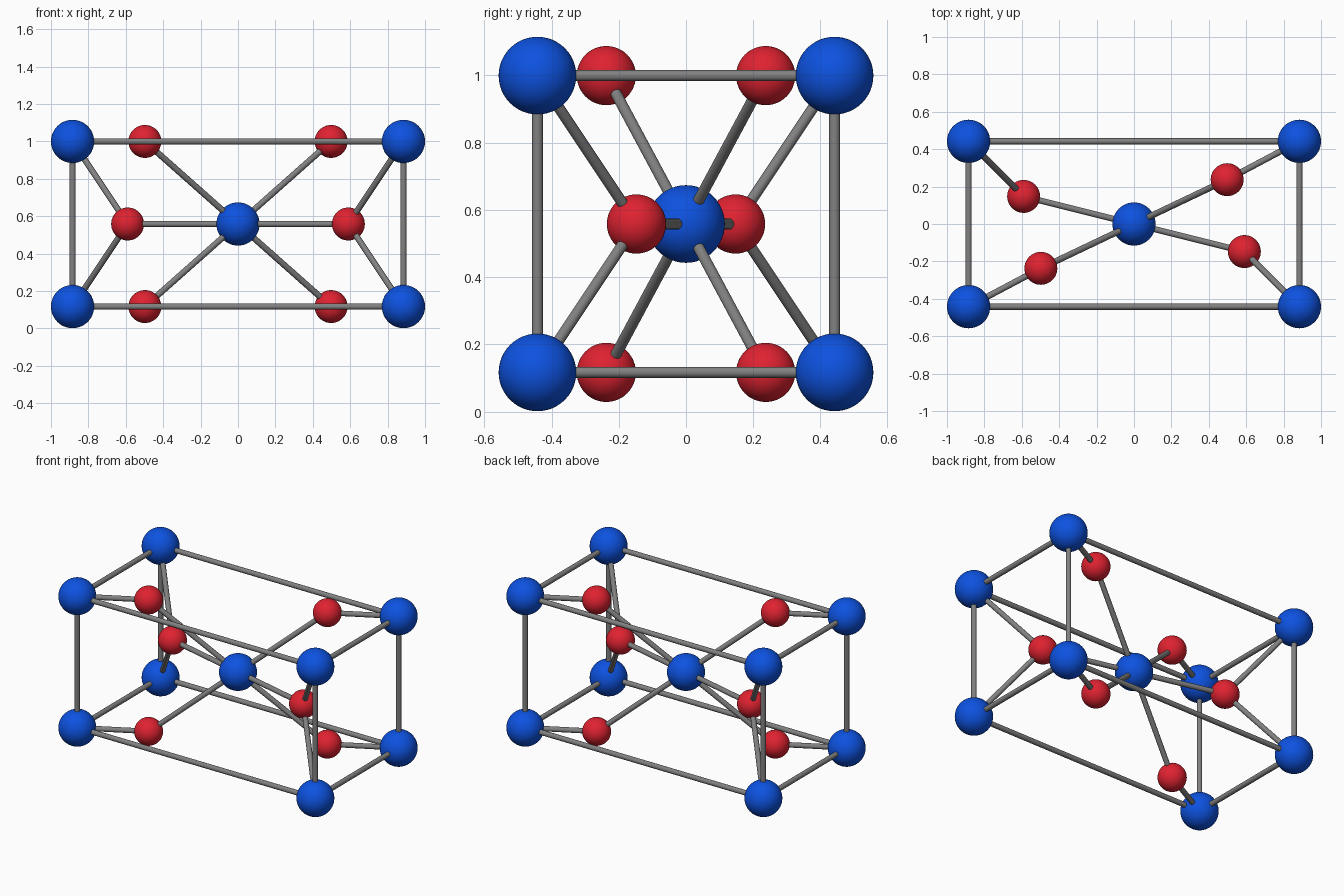
import bpy
from mathutils import Vector

if "Cube" in bpy.data.objects:
    bpy.data.objects.remove(bpy.data.objects["Cube"])

X, Y, H = 0.8845, 0.442, 0.4415      # half sizes of the cell
CZ = 0.558                           # height of the centre
BLUE_R, RED_R, ROD_R = 0.1155, 0.088, 0.0165


def material(name, rgb):
    m = bpy.data.materials.new(name)
    m.diffuse_color = (*rgb, 1)
    m.use_nodes = True
    m.node_tree.nodes["Principled BSDF"].inputs["Base Color"].default_value = m.diffuse_color
    return m


blue = material("blue", (0.004, 0.085, 0.75))
red = material("red", (0.74, 0.016, 0.03))
grey = material("grey", (0.22, 0.22, 0.22))


def finish(name, mat):
    ob = bpy.context.object
    ob.name = name
    ob.data.materials.append(mat)
    bpy.ops.object.shade_smooth_by_angle()


def ball(name, p, r, mat):
    bpy.ops.mesh.primitive_uv_sphere_add(segments=48, ring_count=24, radius=r, location=p)
    finish(name, mat)


def rod(name, a, b):
    a, b = Vector(a), Vector(b)
    d = b - a
    bpy.ops.mesh.primitive_cylinder_add(vertices=24, radius=ROD_R, depth=d.length, location=(a + b) / 2)
    bpy.context.object.rotation_euler = d.to_track_quat('Z', 'Y').to_euler()
    finish(name, grey)


# Large balls: centre and eight corners
centre = (0, 0, CZ)
ball("centre_ball", centre, BLUE_R, blue)
S = (-1, 1)
for sx in S:
    for sy in S:
        for sz in S:
            ball("corner_ball", (sx * X, sy * Y, CZ + sz * H), BLUE_R, blue)

# Twelve frame edges
for s in S:
    for t in S:
        rod("long_edge", (-X, s * Y, CZ + t * H), (X, s * Y, CZ + t * H))
        rod("short_edge", (s * X, -Y, CZ + t * H), (s * X, Y, CZ + t * H))
        rod("upright_edge", (s * X, t * Y, CZ - H), (s * X, t * Y, CZ + H))

# Small balls and the rods joining them to the centre and corners
for s in S:
    mid = (s * 0.59, -s * 0.1475, CZ)
    ball("middle_small_ball", mid, RED_R, red)
    rod("middle_rod", centre, mid)
    for t in S:
        rod("middle_corner_rod", mid, (s * X, -s * Y, CZ + t * H))
        p = (s * 0.498, s * 0.237, CZ + t * H)
        ball("level_small_ball", p, RED_R, red)
        rod("diagonal_rod", centre, p)
        rod("level_corner_rod", p, (s * X, s * Y, CZ + t * H))
